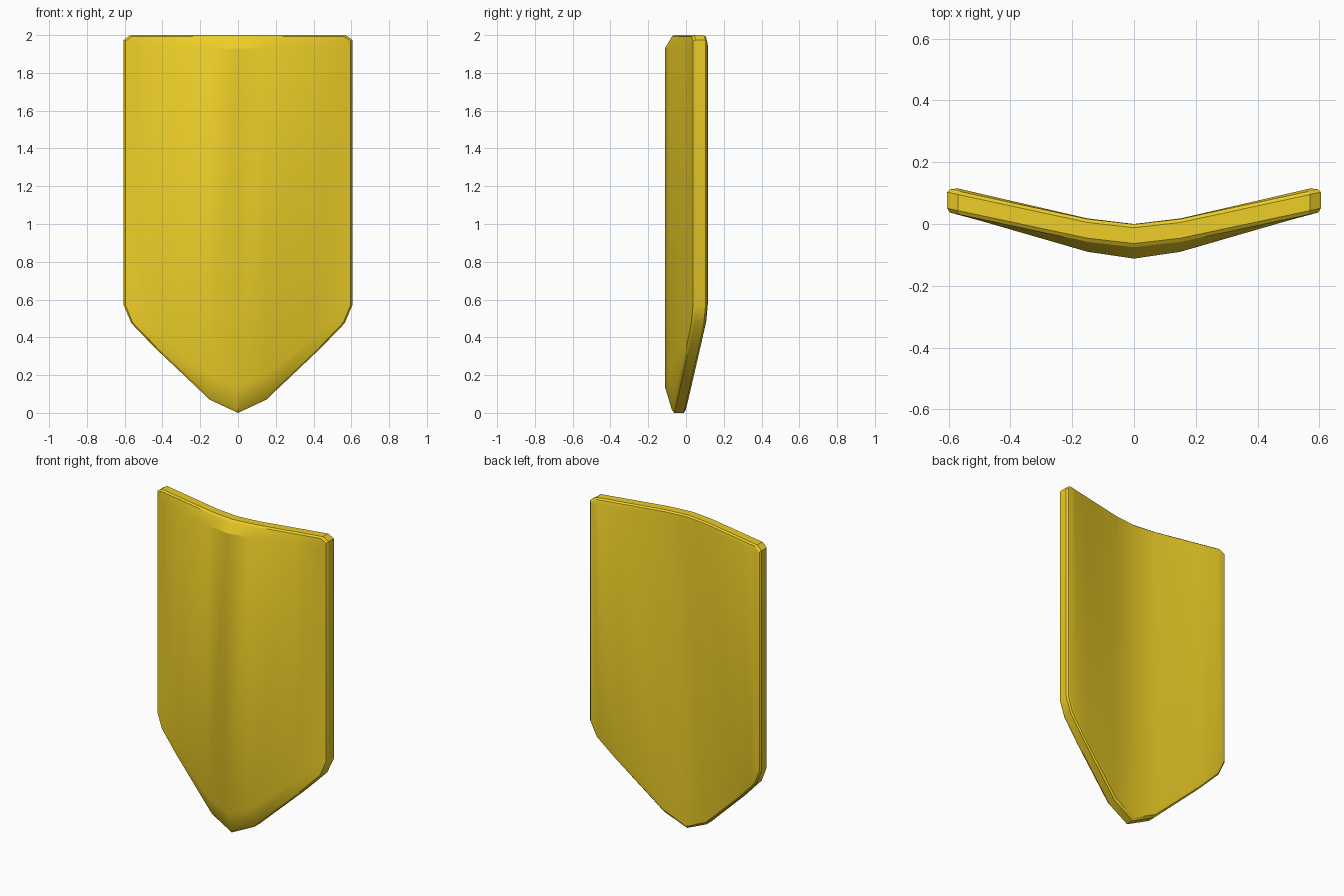
import bpy, bmesh

if "Cube" in bpy.data.objects:
    bpy.data.objects.remove(bpy.data.objects["Cube"])

# Half outlines (x, z): bottom from the tip outwards, top from the middle outwards
OUT_BOTTOM = [(0, 0.0), (0.15, 0.07), (0.44, 0.345), (0.565, 0.475), (0.605, 0.57)]
OUT_TOP = [(0, 2.0), (0.15, 2.0), (0.44, 2.0), (0.57, 2.0), (0.605, 1.975)]
IN_BOTTOM = [(0, 0.14), (0.15, 0.20), (0.40, 0.40), (0.50, 0.495), (0.53, 0.575)]
IN_TOP = [(0, 1.93), (0.15, 1.93), (0.40, 1.93), (0.51, 1.93), (0.53, 1.915)]

# Depth curves across the width (x, y)
BACK = [(0, 0.0), (0.15, 0.017), (0.61, 0.116)]
BACK_PANEL = [(0, 0.0), (0.15, 0.018), (0.57, 0.115)]
RIM = [(0, -0.075), (0.15, -0.058), (0.61, 0.04)]
PANEL = [(0, -0.112), (0.15, -0.09), (0.53, 0.02)]


def depth(curve, x):
    x = abs(x)
    for (x0, y0), (x1, y1) in zip(curve, curve[1:]):
        if x <= x1 or (x1, y1) == curve[-1]:
            return y0 + (y1 - y0) * (x - x0) / (x1 - x0)


def mirrored(points):
    return [(-x, z) for x, z in points[:0:-1]] + points


outer = mirrored(OUT_BOTTOM) + mirrored(OUT_TOP)[::-1]
inner = mirrored(IN_BOTTOM) + mirrored(IN_TOP)[::-1]

# Rings from back to front: inset fraction, depth curve, depth offset
RINGS = [(0.45, BACK_PANEL, 0), (0.12, BACK, -0.001), (0, BACK, -0.012),
         (0, RIM, 0.012), (0.12, RIM, 0), (1, PANEL, 0)]

bm = bmesh.new()
rings = []
for f, curve, off in RINGS:
    ring = []
    for (xo, zo), (xi, zi) in zip(outer, inner):
        x, z = xo + (xi - xo) * f, zo + (zi - zo) * f
        ring.append(bm.verts.new((x, depth(curve, x) + off, z)))
    rings.append(ring)

# Edge and rim walls
n = len(outer)
for a, b in zip(rings, rings[1:]):
    for i in range(n):
        j = (i + 1) % n
        bm.faces.new((a[i], a[j], b[j], b[i]))

# Front and back panels as vertical strips
for ring in (rings[0], rings[-1]):
    for i in range(n // 2 - 1):
        bm.faces.new((ring[i], ring[i + 1], ring[n - 2 - i], ring[n - 1 - i]))

bmesh.ops.recalc_face_normals(bm, faces=bm.faces)
mesh = bpy.data.meshes.new("shield")
bm.to_mesh(mesh)
bm.free()
shield = bpy.data.objects.new("shield", mesh)
bpy.context.collection.objects.link(shield)

# Yellow finish
mat = bpy.data.materials.new("yellow")
mat.diffuse_color = (0.85, 0.62, 0.02, 1)
mat.use_nodes = True
mat.node_tree.nodes["Principled BSDF"].inputs["Base Color"].default_value = mat.diffuse_color
mesh.materials.append(mat)

bpy.context.view_layer.objects.active = shield
shield.select_set(True)
bpy.ops.object.shade_smooth_by_angle(angle=0.44)
